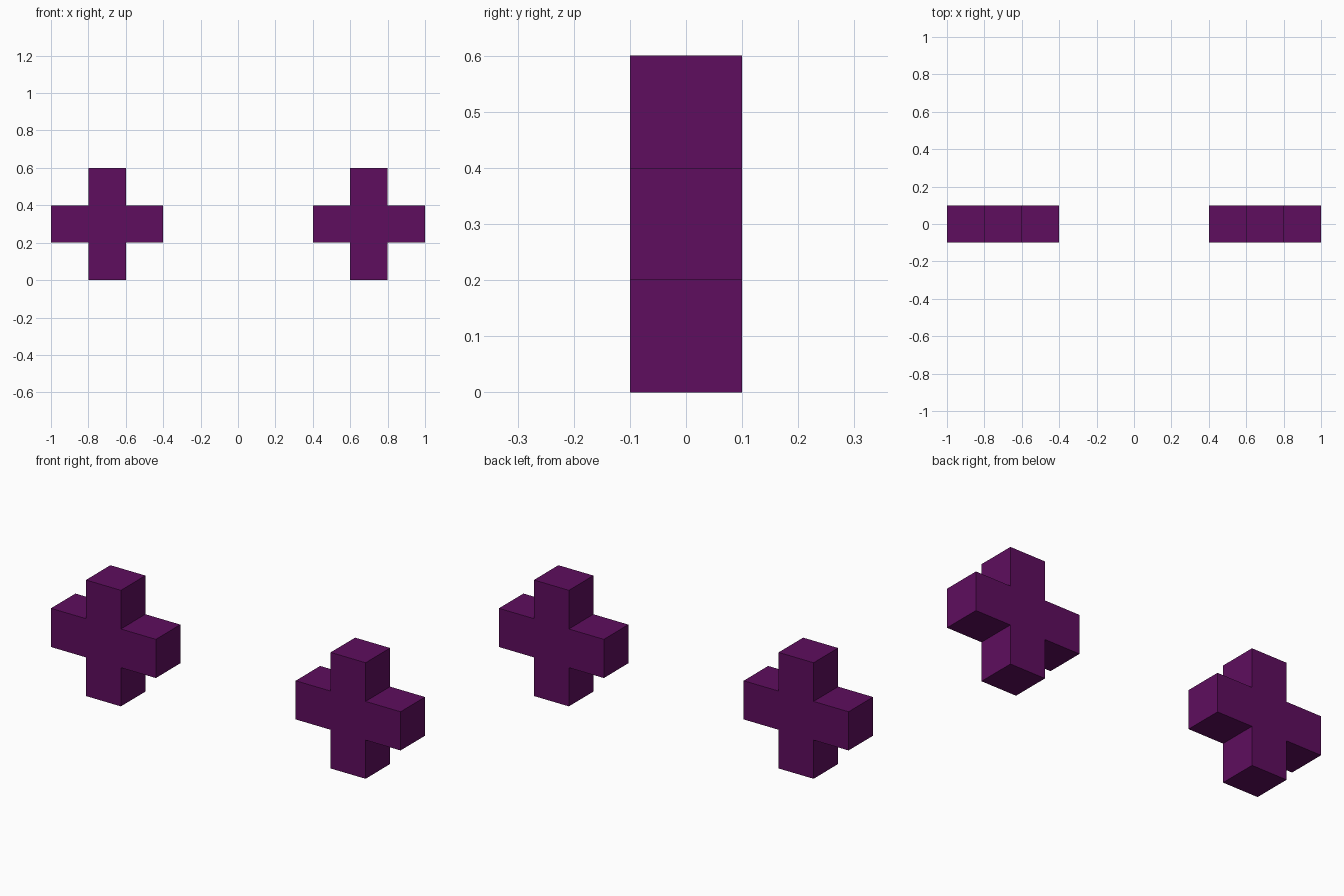
import bpy, bmesh

if "Cube" in bpy.data.objects:
    bpy.data.objects.remove(bpy.data.objects["Cube"])

# Single flat colour
purple = bpy.data.materials.new("dark purple")
purple.diffuse_color = (0.112, 0.004, 0.112, 1.0)
purple.use_nodes = True
purple.node_tree.nodes["Principled BSDF"].inputs["Base Color"].default_value = purple.diffuse_color

ARM = 0.1      # half width of each arm
REACH = 0.3    # distance from centre to arm tip
DEPTH = 0.2


def plus_profile():
    # One quadrant corner trio, rotated four times around the centre
    points = []
    x_z = [(REACH, -ARM), (REACH, ARM), (ARM, ARM)]
    for _ in range(4):
        points += x_z
        x_z = [(-z, x) for x, z in x_z]
    return points


def add_cross(name, cx):
    bm = bmesh.new()
    verts = [bm.verts.new((x, -DEPTH / 2, z)) for x, z in plus_profile()]
    front = bm.faces.new(verts)
    ext = bmesh.ops.extrude_face_region(bm, geom=[front], use_keep_orig=True)
    moved = [g for g in ext["geom"] if isinstance(g, bmesh.types.BMVert)]
    bmesh.ops.translate(bm, verts=moved, vec=(0, DEPTH, 0))
    bmesh.ops.recalc_face_normals(bm, faces=bm.faces)
    mesh = bpy.data.meshes.new(name)
    bm.to_mesh(mesh)
    bm.free()
    mesh.materials.append(purple)
    obj = bpy.data.objects.new(name, mesh)
    obj.location = (cx, 0, REACH)
    bpy.context.collection.objects.link(obj)


# Matching pair of plus-shaped blocks
add_cross("left_cross", -0.7)
add_cross("right_cross", 0.7)
